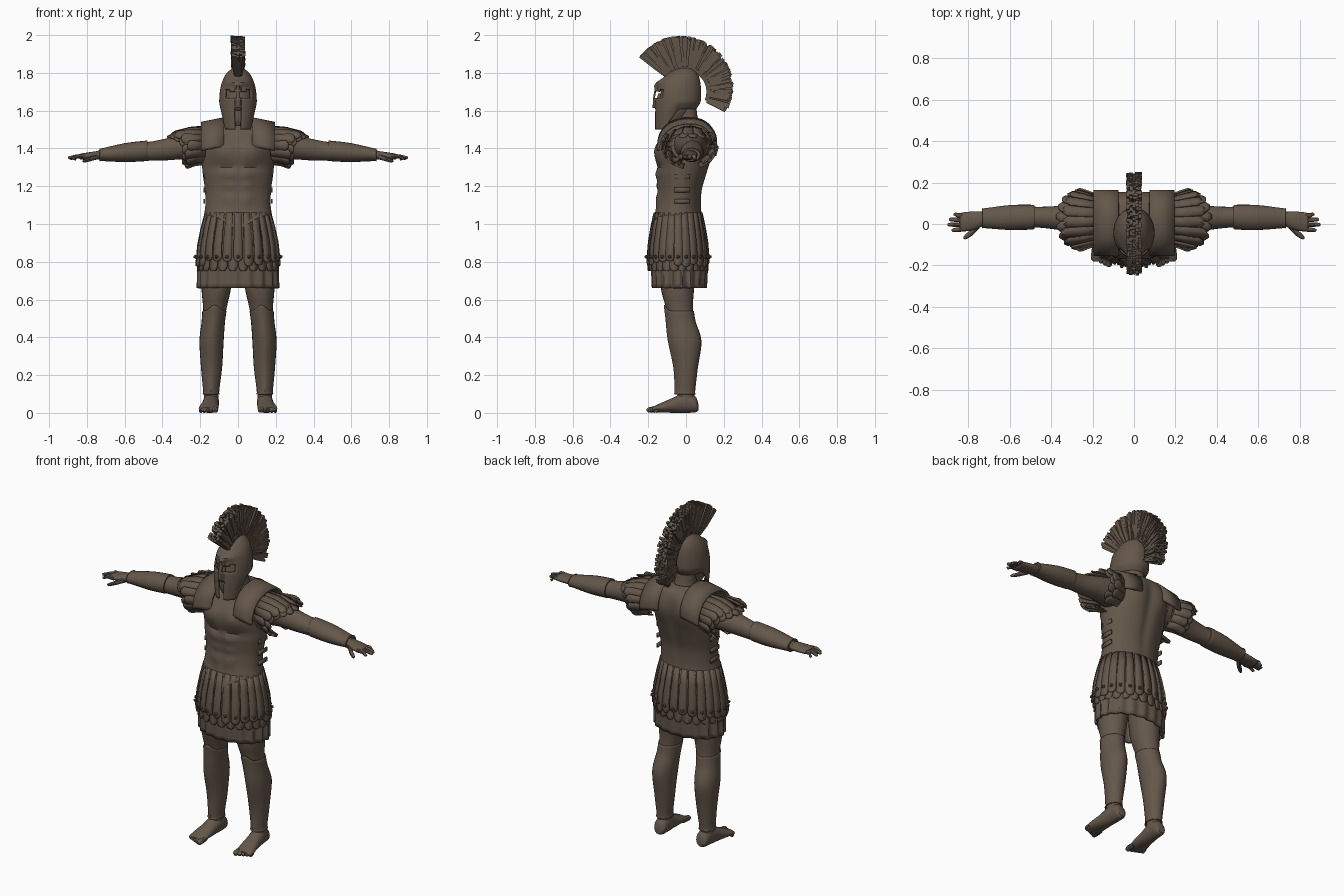
import bpy, bmesh, math, random
from math import sin, cos, pi, exp, radians
from mathutils import Vector

if "Cube" in bpy.data.objects:
    bpy.data.objects.remove(bpy.data.objects["Cube"])
random.seed(4)

bronze = bpy.data.materials.new("dark bronze")
bronze.use_nodes = True
bronze.diffuse_color = (.13, .096, .07, 1)
bronze.node_tree.nodes["Principled BSDF"].inputs["Base Color"].default_value = bronze.diffuse_color


def finish(name, bm, mirror=False, thick=0, angle=35):
    """Turn a bmesh into a shaded object with its modifiers."""
    bmesh.ops.recalc_face_normals(bm, faces=bm.faces)
    mesh = bpy.data.meshes.new(name)
    bm.to_mesh(mesh)
    bm.free()
    mesh.materials.append(bronze)
    obj = bpy.data.objects.new(name, mesh)
    bpy.context.collection.objects.link(obj)
    bpy.ops.object.select_all(action='DESELECT')
    bpy.context.view_layer.objects.active = obj
    obj.select_set(True)
    bpy.ops.object.shade_smooth_by_angle(angle=radians(angle))
    if thick:
        solid = obj.modifiers.new("thickness", 'SOLIDIFY')
        solid.thickness = thick
        solid.offset = -1
    if mirror:
        obj.modifiers.new("mirror", 'MIRROR').use_mirror_merge = False
    return obj


def spline(keys, sub):
    """Catmull-Rom interpolation of key tuples."""
    rows, last = [], len(keys) - 1
    for i in range(last):
        quad = zip(keys[max(i - 1, 0)], keys[i], keys[i + 1], keys[min(i + 2, last)])
        quad = list(quad)
        for s in range(sub):
            t = s / sub
            rows.append([b + t * (c - a + t * (2*a - 5*b + 4*c - d + t * (3*b - 3*c + d - a))) / 2
                         for a, b, c, d in quad])
    return rows + [keys[-1]]


ORDER = {'x': (2, 0, 1), 'y': (0, 2, 1), 'z': (0, 1, 2)}


def loft(name, keys, axis='z', seg=24, sub=4, sculpt=None, cut=None, caps=True, **options):
    """Skin of elliptic rings; a key is (position, centre a, centre b, radius a, radius b)."""
    bm = bmesh.new()
    rings = []
    for pos, ca, cb, ra, rb in spline(keys, sub):
        ring = []
        for k in range(seg):
            u = 2 * pi * k / seg
            local = (ca + ra * cos(u), cb + rb * sin(u), pos)
            v = Vector([local[i] for i in ORDER[axis]])
            ring.append(bm.verts.new(sculpt(v, u) if sculpt else v))
        rings.append(ring)
    for low, high in zip(rings, rings[1:]):
        for k in range(seg):
            n = (k + 1) % seg
            bm.faces.new((low[k], low[n], high[n], high[k]))
    if caps:
        bm.faces.new(rings[0])
        bm.faces.new(rings[-1])
    if cut:
        holes = [f for f in bm.faces if cut(f.calc_center_median())]
        bmesh.ops.delete(bm, geom=holes, context='FACES')
    return finish(name, bm, **options)


def strips(name, bands, thick=.008, **options):
    """Leather or metal bands; each is a list of (point, half-width vector)."""
    bm = bmesh.new()
    for band in bands:
        pairs = [(bm.verts.new(p - w), bm.verts.new(p), bm.verts.new(p + w)) for p, w in band]
        for a, b in zip(pairs, pairs[1:]):
            for i in range(2):
                bm.faces.new((a[i], a[i + 1], b[i + 1], b[i]))
    return finish(name, bm, thick=thick, **options)


def bump(x, z, cx, cz, sx, sz):
    return exp(-((x - cx) / sx) ** 2 - ((z - cz) / sz) ** 2)


# Cuirass with sculpted chest, stomach and shoulder blades
def muscles(v, u):
    x, z = abs(v.x), v.z
    if v.y < -.03:
        v.y -= .022 * bump(x, z, .085, 1.39, .07, .06)
        v.y += .012 * bump(x, z, .07, 1.305, .09, .015)
        for row in (1.14, 1.2, 1.26):
            v.y -= .012 * bump(x, z, .045, row, .035, .024)
        v.y -= .012 * bump(x, z, 0, 1.05, .12, .05)
        v.z -= .07 * exp(-(x / .09) ** 2) * max(0, 1.15 - z) / .1
    elif v.y > .02:
        v.y += .018 * bump(x, z, .09, 1.42, .06, .09)
        v.y -= .012 * bump(x, z, 0, 1.3, .025, .2)
    return v


loft("cuirass", [(1.05, 0, -.045, .18, .13), (1.1, 0, -.038, .173, .12), (1.18, 0, -.03, .175, .117),
                 (1.28, 0, -.02, .188, .135), (1.4, 0, -.005, .195, .15), (1.48, 0, .015, .185, .13),
                 (1.53, 0, .025, .13, .1), (1.545, 0, .02, .07, .07)], seg=64, sub=6, sculpt=muscles)
loft("collar", [(1.5, 0, .02, .1, .085), (1.54, 0, .015, .085, .075), (1.55, 0, .01, .07, .065)], caps=False, thick=.01)

# Shoulder plates arching from chest to back
arch = [(-.155, 1.4), (-.14, 1.47), (-.09, 1.525), (-.02, 1.55), (.06, 1.55), (.12, 1.52), (.16, 1.46), (.165, 1.4)]
strips("shoulder_plate", [[(Vector((.135, y, z)), Vector((.06, 0, -.012))) for y, z in spline(arch, 3)]],
       thick=.014, mirror=True)

# Side buckles of the cuirass
strips("side_buckle", [[(Vector((.182, y, z)), Vector((0, 0, .012))) for y in (-.06, -.02, .02)]
                       for z in (1.12, 1.18, 1.25)], mirror=True)


# Pleated tunic skirt
def pleats(v, u):
    swell = 1 + .035 * sin(18 * u) * min(1, (1.06 - v.z) * 3)
    return Vector((v.x * swell, (v.y + .035) * swell - .035, v.z))


loft("tunic_skirt", [(.66, 0, -.035, .213, .142), (.8, 0, -.035, .208, .147), (.95, 0, -.04, .19, .138),
                     (1.06, 0, -.045, .168, .122)], seg=108, sculpt=pleats, caps=False, thick=.012)

# Skirt straps with rounded, studded tips
def skirt_strap(u, tip, lift):
    out, side = Vector((cos(u), sin(u), 0)), Vector((-sin(u), cos(u), 0))
    band = []
    for t, width in ((0, .017), (.3, .02), (.6, .023), (.92, .025), (.98, .018), (1, .006)):
        z = 1.06 + (tip - 1.06) * t
        grow = lift + .048 * sin(t * pi / 2)
        band.append((Vector((out.x * (.173 + grow), -.042 + out.y * (.127 + grow * .75), z)), side * width))
    return band


turns = [2 * pi * k / 24 for k in range(24)]
strips("skirt_straps", [skirt_strap(u, .79 + random.uniform(-.02, .02), .004) for u in turns], thick=.01)
strips("skirt_under_straps", [skirt_strap(u + pi / 24, .75, -.004) for u in turns])
studs = bmesh.new()
for u in turns:
    point = skirt_strap(u, .79, .006)[3][0]
    for v in bmesh.ops.create_icosphere(studs, subdivisions=1, radius=.011)['verts']:
        v.co += point + Vector((0, 0, .015))
finish("strap_studs", studs)


# Shoulder straps fanning over the upper arm
def arm_strap(degrees, reach, shrink):
    u = radians(degrees)
    c, s = cos(u), sin(u)
    top, side = max(0, s), Vector((0, -s, c))
    path = ((.175, .115, .1, .02), (.23 + .03 * top, .135, .105 - .015 * top, .025),
            (.26 + .07 * top + reach, .145, .12 - .055 * top, .026),
            (.272 + .08 * top + reach, .145, .122 - .065 * top, .01))
    return [(Vector((x, .02 + c * (ry - shrink), 1.42 + s * (rz - shrink))), side * w) for x, ry, rz, w in path]


strips("arm_straps", [arm_strap(a, random.uniform(-.01, .01), 0) for a in range(-60, 260, 22)], mirror=True)
strips("arm_under_straps", [arm_strap(a, .025, .014) for a in range(-49, 240, 22)], mirror=True)

# Arms, bracers and hands
loft("arm", [(.15, .02, 1.42, .09, .09), (.28, .03, 1.41, .07, .068), (.38, .03, 1.395, .056, .058),
             (.47, .033, 1.385, .05, .05), (.56, .033, 1.38, .053, .048), (.68, .028, 1.37, .04, .034),
             (.74, .025, 1.365, .034, .024)], axis='x', mirror=True)
loft("bracer", [(.48, .033, 1.388, .056, .054), (.5, .033, 1.386, .06, .054), (.6, .031, 1.378, .06, .05),
                (.72, .028, 1.367, .048, .034), (.73, .028, 1.367, .05, .036)], axis='x', mirror=True)
loft("palm", [(.72, .026, 1.366, .033, .024), (.78, .015, 1.36, .045, .021), (.83, .01, 1.357, .045, .016),
              (.84, .01, 1.357, .038, .01)], axis='x', mirror=True)
for label, y, tip in (("index", -.027, .88), ("middle", -.003, .9), ("ring", .02, .893), ("little", .042, .87)):
    drop = 1.352 - abs(y) * .2
    loft(label + "_finger", [(.81, y * .9, 1.357, .012, .012), (.85, y, 1.358, .011, .011),
                             (tip - .01, y * 1.1, drop, .009, .009), (tip, y * 1.1, drop, .004, .004)],
         axis='x', seg=10, mirror=True)
loft("thumb", [(.745, .0, 1.358, .02, .016), (.78, -.038, 1.345, .017, .013), (.81, -.06, 1.335, .013, .01),
               (.822, -.067, 1.333, .005, .004)], axis='x', seg=10, mirror=True)

# Legs, greaves, feet and toes
loft("leg", [(.04, .142, 0, .04, .045), (.12, .142, .0, .038, .046), (.24, .14, .004, .05, .056),
             (.38, .14, 0, .058, .08), (.48, .13, -.022, .056, .07), (.56, .122, -.035, .063, .072),
             (.66, .115, -.045, .078, .088), (.8, .105, -.04, .085, .095)], mirror=True)


def shin_ridge(v, u):
    front = max(0, -sin(u)) ** 8
    v.y -= .008 * front
    v.z += .035 * front * max(0, v.z - .45) / .1
    return v


loft("greave", [(.1, .142, -.002, .046, .054), (.12, .142, -.002, .043, .051), (.24, .14, .002, .056, .061),
                (.38, .14, -.003, .064, .085), (.48, .131, -.024, .062, .076), (.54, .125, -.034, .064, .076)],
     sculpt=shin_ridge, caps=False, thick=.006, mirror=True)
loft("foot", [(.065, .14, .03, .02, .018), (.05, .14, .045, .036, .042), (.0, .142, .055, .042, .055),
              (-.06, .147, .042, .044, .042), (-.12, .153, .03, .05, .028), (-.165, .158, .02, .05, .018),
              (-.18, .158, .018, .04, .012)], axis='y', mirror=True)
for k in range(5):
    x, end, size = .121 + .019 * k, -.208 + .009 * k, .016 - .0015 * k
    loft("toe", [(-.14, x, .02, size, size), (end + .015, x, size, size, size), (end, x, size, size / 3, size / 3)],
         axis='y', seg=10, mirror=True)

# Neck and face inside the helmet
loft("neck", [(1.48, 0, .02, .085, .08), (1.55, 0, .005, .06, .06), (1.66, 0, -.01, .058, .06)])
loft("face", [(1.52, 0, -.08, .035, .05), (1.56, 0, -.065, .06, .08), (1.64, 0, -.045, .08, .098),
              (1.74, 0, -.035, .078, .09)])
loft("nose", [(1.6, 0, -.14, .016, .012), (1.62, 0, -.145, .018, .02), (1.69, 0, -.135, .009, .012)], seg=12)


# Helmet with cheek guards, eye openings and mouth slit
def helmet_shape(v, u):
    if v.z < 1.66:
        rise = min(1, max(0, (v.y + .12) / .08))
        v.z = 1.66 - (1.66 - v.z) * (1 - .68 * rise)
    front = max(0, -sin(u)) ** 2
    v.y -= .022 * front * exp(-((v.z - 1.745 - .15 * abs(v.x)) / .018) ** 2)
    if abs(v.x) < .014 and v.y < -.1 and 1.6 < v.z < 1.74:
        v.y -= .012
    return v


def helmet_holes(c):
    x = abs(c.x)
    eye = .014 < x < .068 and 1.665 < c.z < 1.7 + .15 * x
    return c.y < -.08 and (eye or (x < .018 and c.z < 1.615))


loft("helmet", [(1.83, 0, -.01, .004, .004), (1.82, 0, -.01, .035, .045), (1.79, 0, -.02, .066, .085),
                (1.74, 0, -.033, .088, .11), (1.68, 0, -.04, .098, .12), (1.6, 0, -.045, .098, .12),
                (1.5, 0, -.055, .082, .11)], seg=64, sub=6, sculpt=helmet_shape, cut=helmet_holes,
     caps=False, thick=.009)

# Crest: a holder rail and a fan of ragged hair tufts
crest_hub = Vector((0, -.005, 1.7))


def fan(degrees, radius, x=0):
    a = radians(degrees)
    return crest_hub + Vector((x, radius * cos(a), radius * sin(a)))


rail = [(fan(a, .138), Vector((.016, 0, 0))) for a in range(-22, 140, 6)]
strips("crest_rail", [rail], thick=.025)
tufts = bmesh.new()
for a in range(-24, 143, 3):
    front = (a + 24) / 166
    ragged = .022 - .014 * front
    for lane in (-.027, -.014, 0, .014, .027):
        lean = a + random.uniform(-2, 2)
        end = .243 + .062 * min(1, front * 1.25) - random.uniform(0, ragged)
        rings = []
        for r, wide, spread in ((.125, .005, .5), (.2, .008, .8), (end, .008, 1.05)):
            half = wide / r * 50
            x = lane * spread + random.uniform(-.003, .003)
            rings.append([tufts.verts.new(fan(lean + i * half, r, x + j * wide))
                          for i, j in ((-1, -1), (1, -1), (1, 1), (-1, 1))])
        for low, high in zip(rings, rings[1:]):
            for i in range(4):
                tufts.faces.new((low[i], low[i - 1], high[i - 1], high[i]))
        tufts.faces.new(rings[-1])
finish("crest_tufts", tufts, angle=20)
